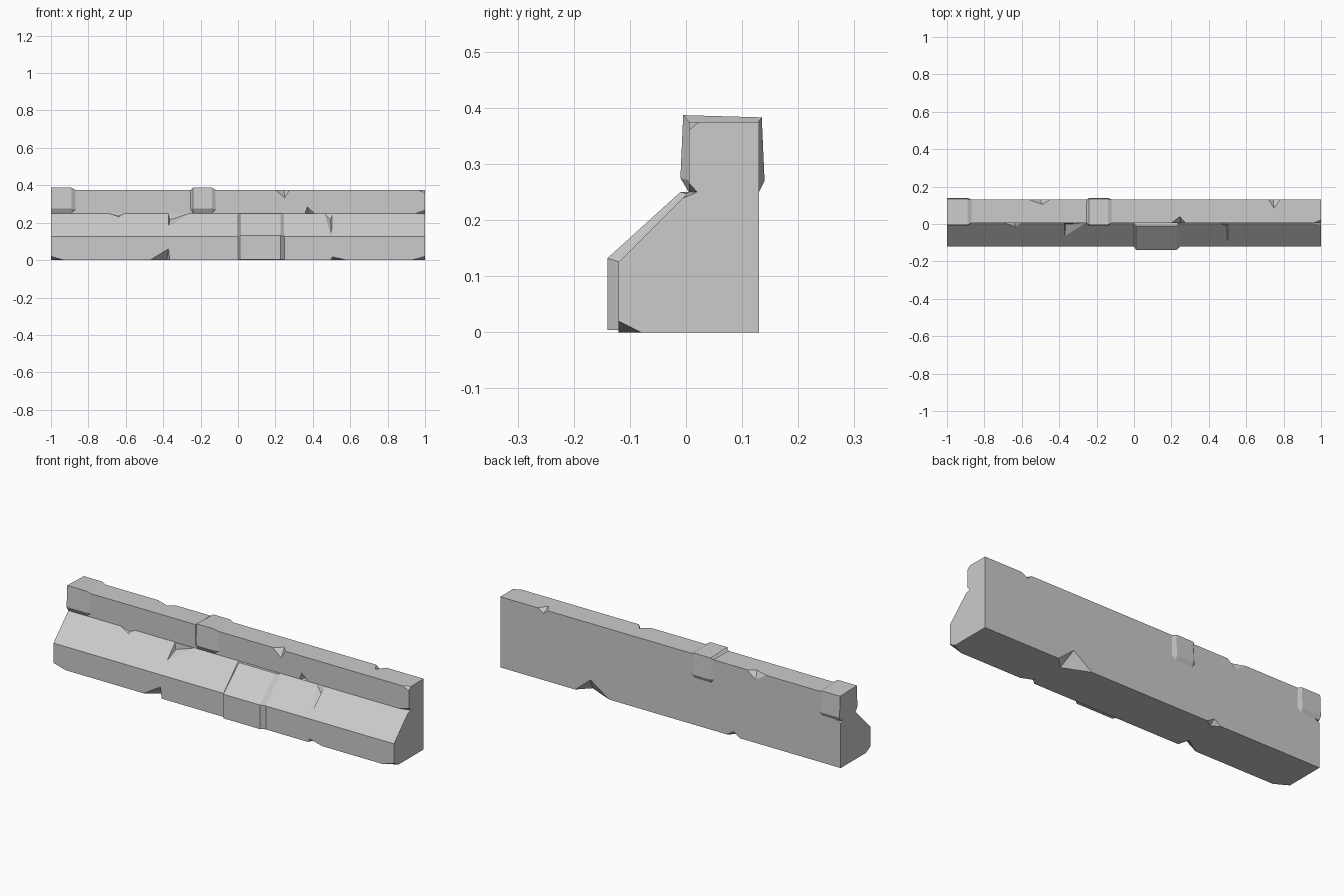
import bpy
import bmesh

cube = bpy.data.objects.get("Cube")
if cube:
    bpy.data.objects.remove(cube, do_unlink=True)

concrete = bpy.data.materials.new("concrete grey")
concrete.use_nodes = True
GREY = (0.6, 0.6, 0.6, 1)
concrete.diffuse_color = GREY
concrete.node_tree.nodes["Principled BSDF"].inputs["Base Color"].default_value = GREY


def make_object(name, bm):
    bmesh.ops.recalc_face_normals(bm, faces=bm.faces)
    mesh = bpy.data.meshes.new(name)
    bm.to_mesh(mesh)
    bm.free()
    mesh.materials.append(concrete)
    obj = bpy.data.objects.new(name, mesh)
    bpy.context.scene.collection.objects.link(obj)
    return obj


def loft(name, sections):
    """Join matching (x, outline) sections into a closed solid."""
    bm = bmesh.new()
    rings = [[bm.verts.new((x, y, z)) for y, z in pts] for x, pts in sections]
    for a, b in zip(rings, rings[1:]):
        for i in range(len(a)):
            j = (i + 1) % len(a)
            bm.faces.new((a[i], a[j], b[j], b[i]))
    bm.faces.new(rings[0])
    bm.faces.new(rings[-1])
    return make_object(name, bm)


def hull(bm, points):
    verts = [bm.verts.new(p) for p in points]
    out = bmesh.ops.convex_hull(bm, input=verts)
    bmesh.ops.delete(bm, geom=out["geom_interior"], context="VERTS")


def combine(target, tool, operation):
    mod = target.modifiers.new(operation.lower(), "BOOLEAN")
    mod.object, mod.operation, mod.solver = tool, operation, "EXACT"
    bpy.context.view_layer.objects.active = target
    bpy.ops.object.modifier_apply(modifier=mod.name)
    bpy.data.objects.remove(tool, do_unlink=True)


# Main wall with sloping foot
FRONT, BACK, STEP, TOP = -0.12, 0.13, 0.005, 0.375
wall = [(FRONT, 0), (BACK, 0), (BACK, TOP), (STEP, TOP), (STEP, 0.25), (FRONT, 0.125)]
barrier = loft("barrier", [(-1, wall), (1, wall)])

# Chips: edge run x0..x1 at (y, z), tips on the two faces, outward point
chips = bmesh.new()


def chip(x0, x1, y, z, tip_a, tip_b, out):
    mid = (x0 + x1) / 2
    hull(chips, [(x0, y, z), (x1, y, z), tip_a, tip_b, (mid, y + out[0], z + out[1])])


LOW, HIGH, REAR = (-0.02, -0.02), (-0.02, 0.02), (0.02, 0.02)
chip(-0.47, -0.365, FRONT, 0, (-0.372, FRONT, 0.06), (-0.38, -0.06, 0), LOW)
chip(0.495, 0.58, FRONT, 0, (0.505, FRONT, 0.018), (0.51, -0.09, 0), LOW)
chip(0.2, 0.275, STEP, TOP, (0.25, STEP, 0.333), (0.245, 0.04, TOP), HIGH)
chip(-0.56, -0.45, BACK, TOP, (-0.5, BACK, 0.335), (-0.49, 0.105, TOP), REAR)
chip(0.72, 0.78, BACK, TOP, (0.745, BACK, 0.355), (0.748, 0.085, TOP), REAR)
chip(0.36, 0.56, BACK, 0, (0.47, BACK, 0.075), (0.5, 0.07, 0), (0.02, -0.02))
chip(-0.41, -0.33, BACK, 0, (-0.37, BACK, 0.025), (-0.37, 0.1, 0), (0.02, -0.02))

# Chips and cracks along the ledge
hull(chips, [(-0.375, 0.005, 0.26), (-0.25, 0.004, 0.252), (-0.37, -0.065, 0.18),
             (-0.365, 0.0, 0.215), (-0.36, -0.04, 0.25)])
hull(chips, [(0.46, 0.004, 0.252), (0.505, 0.004, 0.252), (0.5, -0.12, 0.125),
             (0.495, -0.01, 0.215), (0.5, -0.07, 0.22)])
hull(chips, [(0.355, 0.0, 0.25), (0.415, 0.0, 0.25), (0.37, 0.0, 0.29), (0.375, 0.035, 0.25)])
hull(chips, [(-0.7, 0.006, 0.252), (-0.6, 0.006, 0.252), (-0.63, -0.015, 0.23), (-0.64, 0.005, 0.235)])

# Broken corners at both ends
for s in (-1, 1):
    hull(chips, [(s * 0.93, FRONT, 0), (s, FRONT, 0.02), (s, -0.08, 0),
                 (s * 1.02, FRONT - 0.01, -0.01), (s * 0.98, FRONT - 0.02, -0.01)])
hull(chips, [(0.96, STEP, TOP), (1, STEP, 0.36), (1, 0.023, TOP), (1.02, -0.02, TOP + 0.02)])
hull(chips, [(0.95, STEP, 0.25), (1.01, 0.0, 0.275), (1.01, 0.023, 0.25), (1.01, -0.012, 0.235)])
hull(chips, [(-0.97, BACK, 0.25), (-1.01, BACK + 0.01, 0.27), (-1.01, 0.1, 0.25), (-1.01, BACK + 0.01, 0.23)])
combine(barrier, make_object("chip_cutter", chips), "DIFFERENCE")

# Thicker bands around the upper wall
core = [(0.02, 0.25), (0.115, 0.25), (BACK - 0.002, 0.27), (BACK - 0.002, 0.373),
        (STEP + 0.002, 0.373), (STEP + 0.002, 0.27)]
band = [(STEP, 0.25), (BACK, 0.25), (0.14, 0.27), (0.135, 0.383), (-0.005, 0.387), (-0.01, 0.275)]
combine(barrier, loft("end_band", [(-1, band), (-0.89, band), (-0.865, core)]), "UNION")
combine(barrier, loft("middle_band", [(-0.255, core), (-0.24, band), (-0.14, band), (-0.115, core)]), "UNION")

# Thicker patch on the foot
patch = [(-0.14, 0.004), (-0.05, 0.004), (0.02, 0.25), (-0.01, 0.25), (-0.14, 0.132)]
patch_edge = [(-0.118, 0.004), (-0.05, 0.004), (0.02, 0.25), (0.003, 0.246), (-0.118, 0.125)]
combine(barrier, loft("foot_patch", [(-0.002, patch_edge), (0.012, patch), (0.226, patch),
                                     (0.25, patch_edge)]), "UNION")
